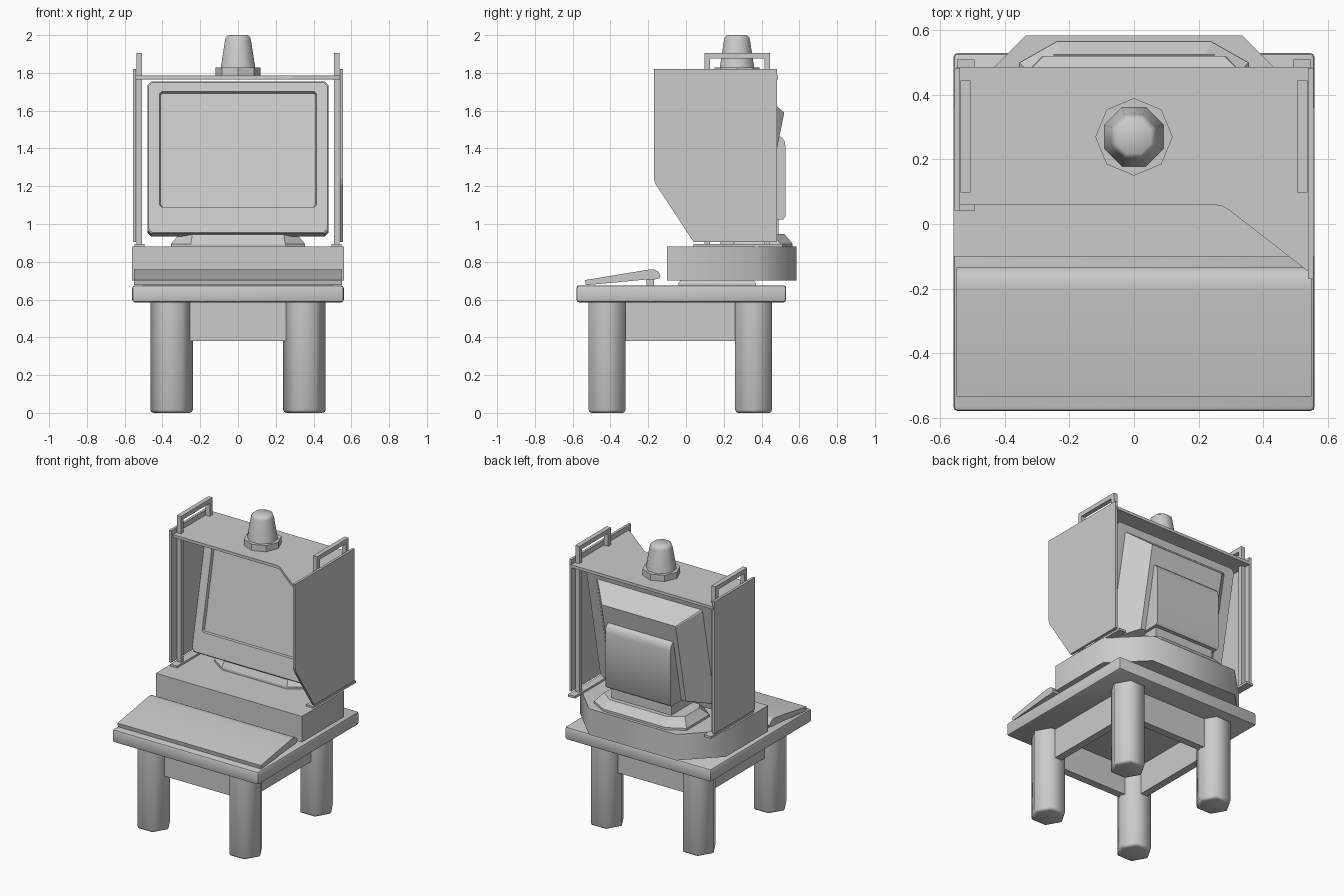
import bpy, bmesh, math
from mathutils import Vector

if "Cube" in bpy.data.objects:
    bpy.data.objects.remove(bpy.data.objects["Cube"])

grey = bpy.data.materials.new("plain grey")
grey.diffuse_color = (0.6, 0.6, 0.6, 1)
grey.use_nodes = True
grey.node_tree.nodes["Principled BSDF"].inputs["Base Color"].default_value = grey.diffuse_color


def loft(name, rings, smooth=None, bevel=0, segs=1, bevel_if=None):
    """Skin a list of point rings and cap both ends."""
    bm = bmesh.new()
    vs = [[bm.verts.new(p) for p in r] for r in rings]
    n = len(rings[0])
    for a, b in zip(vs, vs[1:]):
        for i in range(n):
            j = (i + 1) % n
            bm.faces.new((a[i], a[j], b[j], b[i]))
    bm.faces.new(vs[0])
    bm.faces.new(vs[-1])
    bmesh.ops.recalc_face_normals(bm, faces=bm.faces)
    if bevel:
        edges = [e for e in bm.edges if not bevel_if or all(bevel_if(v.co) for v in e.verts)]
        bmesh.ops.bevel(bm, geom=edges, offset=bevel, segments=segs, profile=0.5, affect='EDGES')
    me = bpy.data.meshes.new(name)
    bm.to_mesh(me)
    bm.free()
    me.materials.append(grey)
    if smooth:
        me.shade_smooth()
        me.set_sharp_from_angle(angle=math.radians(smooth))
    ob = bpy.data.objects.new(name, me)
    bpy.context.collection.objects.link(ob)
    return ob


def box(name, x0, x1, y0, y1, z0, z1, **kw):
    sq = [(x0, y0), (x1, y0), (x1, y1), (x0, y1)]
    return loft(name, [[(x, y, z) for x, y in sq] for z in (z0, z1)], **kw)


def slab(name, outline, z0, z1, **kw):
    return loft(name, [[(x, y, z) for x, y in outline] for z in (z0, z1)], **kw)


def side_profile(name, yz, x0, x1, **kw):
    return loft(name, [[(x, y, z) for y, z in yz] for x in (x0, x1)], **kw)


def ngon(cx, cy, r, n, turn, z):
    return [(cx + r * math.cos(math.radians(turn) + i * math.tau / n),
             cy + r * math.sin(math.radians(turn) + i * math.tau / n), z) for i in range(n)]


# Table: top, hexagonal legs and apron boards
box("table_top", -0.56, 0.56, -0.58, 0.53, 0.585, 0.675, bevel=0.014, segs=2, smooth=40)
LX, LF, LB = 0.352, -0.418, 0.358
for sx, side in ((-1, "left"), (1, "right")):
    for y, end in ((LF, "front"), (LB, "back")):
        loft(f"{end}_{side}_leg", [ngon(sx * LX, y, 0.1125, 6, 0, z) for z in (0, 0.59)],
             smooth=65, bevel=0.016, segs=2, bevel_if=lambda c: c.z < 0.01)
    box(f"{side}_apron", sx * LX - 0.026, sx * LX + 0.026, LF, LB, 0.38, 0.59)
for y, end in ((LF, "front"), (LB, "back")):
    box(f"{end}_apron", -LX, LX, y - 0.026, y + 0.026, 0.38, 0.59)

# Keyboard with rounded rear edge and a foot strip
side_profile("keyboard", [(-0.53, 0.676), (-0.535, 0.703), (-0.20, 0.758), (-0.165, 0.758),
                          (-0.145, 0.747), (-0.135, 0.725), (-0.14, 0.712), (-0.17, 0.706),
                          (-0.21, 0.706)], -0.55, 0.55, smooth=40)
box("keyboard_foot", -0.5, 0.5, -0.21, -0.17, 0.67, 0.71)

# Computer case on a low plinth
half = [(0.56, -0.10), (0.56, 0.36), (0.335, 0.585)]
slab("computer_case", half + [(-x, y) for x, y in reversed(half)], 0.70, 0.88, smooth=50)
loft("case_plinth", [[(x, y, z) for x, y in ((-w, -0.04 + d), (w, -0.04 + d), (w, 0.37 - d), (-w, 0.37 - d))]
                     for w, d, z in ((0.42, 0, 0.67), (0.42, 0, 0.685), (0.41, 0.012, 0.705))])

# Monitor stand: flat octagonal foot that narrows upwards
def foot_ring(d, z):
    h = [(0.25 - d * 0.2, 0.18 + d * 0.5), (0.355 - d, 0.25 + d), (0.355 - d, 0.50 - d), (0.24 - d * 0.4, 0.565 - d)]
    return [(x, y, z) for x, y in h + [(-x, y) for x, y in reversed(h)]]


loft("monitor_stand", [foot_ring(0, 0.87), foot_ring(0, 0.895), foot_ring(0.045, 0.948)])

# Monitor: tilted bezel, sunken screen and tapered back in one skin
UP = Vector((0, 0.196, 0.981))
IN = Vector((0, 0.981, -0.196))


def screen_ring(hx, u0, u1, r, w):
    um, hu = (u0 + u1) / 2, (u1 - u0) / 2
    pts = [(hx, hu - r), (hx - r, hu), (r - hx, hu), (-hx, hu - r),
           (-hx, r - hu), (r - hx, -hu), (hx - r, -hu), (hx, r - hu)]
    return [Vector((x, 0.17, 0.95)) + UP * (um + u) + IN * w for x, u in pts]


loft("monitor", [screen_ring(*a) for a in (
    (0.285, 0.124, 0.696, 0.004, 0.218),
    (0.405, 0.05, 0.771, 0.006, 0.08),
    (0.48, 0.0, 0.82, 0.02, 0.08),
    (0.48, 0.0, 0.82, 0.02, 0.006),
    (0.474, 0.006, 0.814, 0.02, 0.0),
    (0.415, 0.143, 0.765, 0.01, 0.0),
    (0.41, 0.148, 0.76, 0.01, 0.02))])
side_profile("monitor_back_box", [(0.36, 1.475), (0.47, 1.475), (0.505, 1.46), (0.522, 1.44),
                                  (0.527, 1.41), (0.527, 1.04), (0.515, 1.025), (0.36, 1.025)],
             -0.25, 0.25, smooth=40)
box("monitor_neck", -0.23, 0.23, 0.25, 0.49, 0.93, 1.05)

# Hood: swept top plate, long right panel and short left panel
slab("hood_top", [(-0.55, 0.06), (0.25, 0.06), (0.275, 0.055), (0.295, 0.043), (0.55, -0.155),
                  (0.55, 0.487), (-0.55, 0.487)], 1.765, 1.785)
side_profile("hood_right_panel", [(-0.17, 1.82), (-0.17, 1.24), (-0.16, 1.21), (0.04, 0.905),
                                  (0.483, 0.905), (0.483, 1.82)], 0.54, 0.557)
side_profile("hood_left_panel", [(0.04, 1.82), (0.04, 0.905), (0.483, 0.905), (0.483, 1.82)],
             -0.557, -0.54)

# Square-bar frames that carry the hood and end in top handles
for sx, side in ((-1, "left"), (1, "right")):
    a, b = sorted((sx * 0.507, sx * 0.538))
    box(f"{side}_front_post", a, b, 0.098, 0.128, 0.88, 1.905)
    box(f"{side}_back_post", a, b, 0.415, 0.445, 0.88, 1.905)
    box(f"{side}_handle_bar", a, b, 0.098, 0.445, 1.875, 1.905)
    a, b = sorted((sx * 0.495, sx * 0.548))
    box(f"{side}_foot_rail", a, b, 0.04, 0.51, 0.878, 0.893)

# Warning beacon
loft("beacon_base", [ngon(0, 0.27, 0.12, 8, 0, z) for z in (1.78, 1.828)])
loft("beacon_lamp", [ngon(0, 0.27, r, 8, 22.5, z) for r, z in
                     ((0.1, 1.82), (0.074, 1.975), (0.069, 1.99), (0.056, 2.0))], smooth=50)
